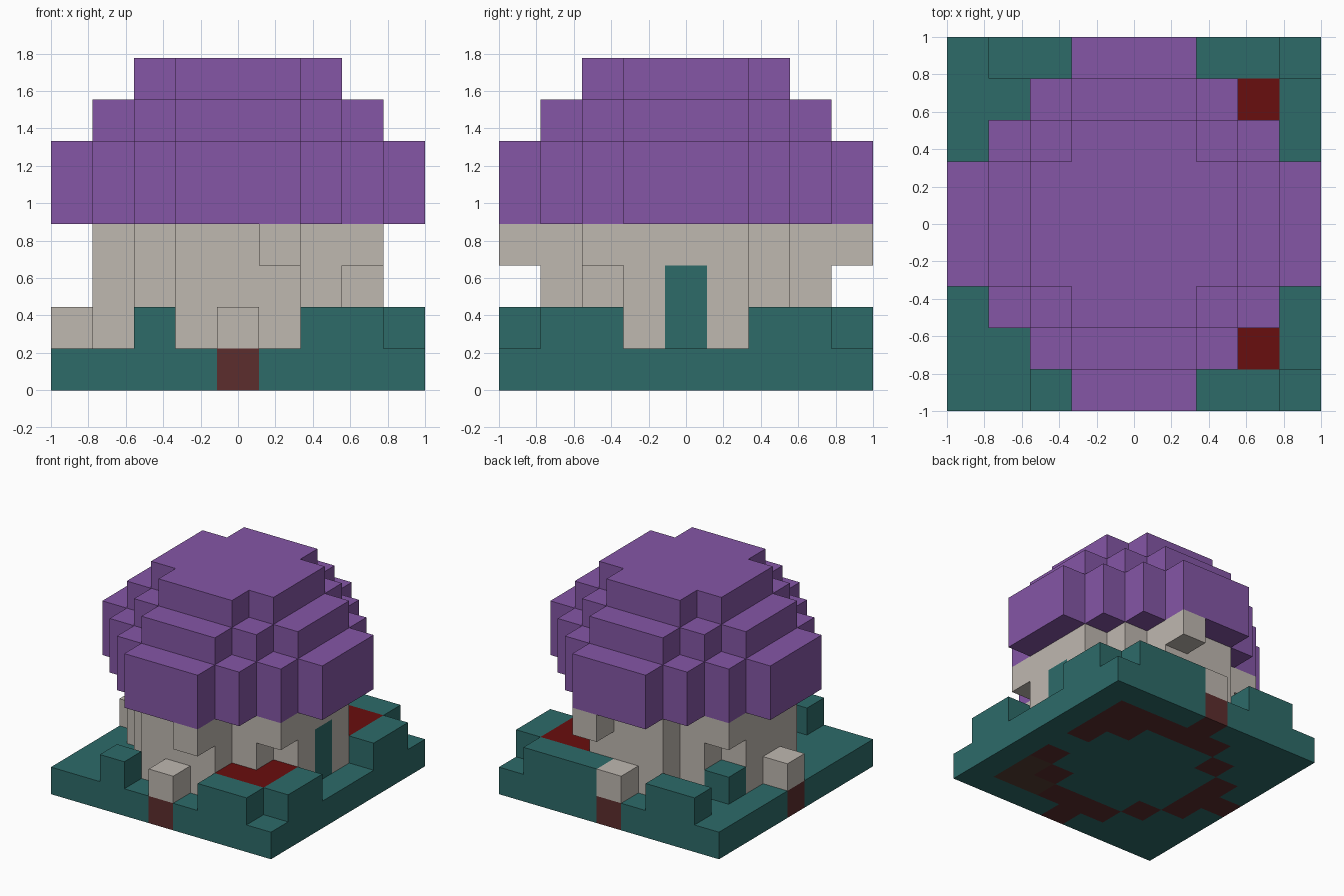
import bpy, bmesh, math
from mathutils import Vector

cube = bpy.data.objects.get("Cube")
if cube:
    bpy.data.objects.remove(cube, do_unlink=True)

U = 2 / 9  # edge length of one block


def linear(c):
    c /= 255
    return c / 12.92 if c <= 0.04045 else ((c + 0.055) / 1.055) ** 2.4


def material(name, r, g, b):
    m = bpy.data.materials.new(name)
    m.use_nodes = True
    col = (linear(r), linear(g), linear(b), 1)
    m.diffuse_color = col
    m.node_tree.nodes["Principled BSDF"].inputs["Base Color"].default_value = col
    return m


PURPLE = material("purple cap", 133, 86, 166)
STONE = material("pale stone", 191, 184, 176)
GREEN = material("teal green", 45, 107, 105)
RED = material("deep red", 105, 14, 14)
RUST = material("dull red", 92, 45, 45)
BROWN = material("dark brown", 86, 62, 50)


def disc(r, s):
    """Stepped round footprint: half width r, corners cut where |x|+|y| > s."""
    span = range(-r, r + 1)
    return {(x, y) for x in span for y in span if abs(x) + abs(y) <= s}


def layer(cells, *levels):
    return {(x, y, z) for x, y in cells for z in levels}


def blocks(name, cells, mats, rule=lambda c: 0):
    """Join unit blocks into one shell, keeping only the outer faces."""
    bm = bmesh.new()
    for c in sorted(cells):
        centre = Vector((c[0], c[1], c[2] + 0.5))
        for axis in range(3):
            for sign in (-1, 1):
                n = Vector((0, 0, 0))
                n[axis] = sign
                if tuple(c[i] + int(n[i]) for i in range(3)) in cells:
                    continue
                a = Vector((0, 0, 0))
                a[(axis + 1) % 3] = 0.5
                b = n.cross(a)
                mid = centre + n * 0.5
                quad = (mid + a + b, mid - a + b, mid - a - b, mid + a - b)
                f = bm.faces.new([bm.verts.new(p * U) for p in quad])
                f.material_index = rule(c)
    bmesh.ops.remove_doubles(bm, verts=bm.verts[:], dist=0.001)
    bmesh.ops.dissolve_limit(bm, angle_limit=math.radians(1), verts=bm.verts[:],
                             edges=bm.edges[:], delimit={'MATERIAL'})
    me = bpy.data.meshes.new(name)
    bm.to_mesh(me)
    bm.free()
    for m in mats:
        me.materials.append(m)
    ob = bpy.data.objects.new(name, me)
    bpy.context.collection.objects.link(ob)
    return ob


# Ground slab with a ring of foundation blocks showing underneath
posts = {(0, -4), (0, 4), (-4, 0)}
front_bed = {(2, -3), (3, -3), (3, -2)}
back_bed = {(x, -y) for x, y in front_bed}
ring = (disc(3, 4) - disc(2, 3) - {(3, 0)}) | posts | back_bed


def slab_colour(c):
    if c[:2] in front_bed:
        return 2
    return 1 if c[:2] in ring else 0


blocks("ground_slab", layer(disc(4, 8), 0), [GREEN, RUST, BROWN], slab_colour)

# Raised green hedge blocks around the edge
hedge = {(-2, -4), (2, -4), (3, -4), (4, -3), (4, -2), (4, 2), (4, 3),
         (3, 4), (2, 4), (1, 4), (-2, 4), (-3, 4), (-3, 2)}
blocks("hedge", layer(hedge, 1), [GREEN])

# Red beds in the two corners beside the door
blocks("front_bed", layer(front_bed, 1), [RED])
blocks("back_bed", layer(back_bed, 1), [RED])

# Stone wall with a doorway and overhanging brackets under the cap
door = layer({(3, 0)}, 1, 2)
brackets = layer({(1, -4), (1, 4), (3, -2), (-3, 2)}, 3)
blocks("stone_wall", (layer(disc(3, 4), 1, 2, 3) - door) | brackets, [STONE])
blocks("stone_posts", layer(posts, 1), [STONE])
blocks("door", door, [GREEN])

# Stepped round cap
blocks("cap", layer(disc(4, 5), 4, 5) | layer(disc(3, 4), 6) | layer(disc(2, 3), 7), [PURPLE])
